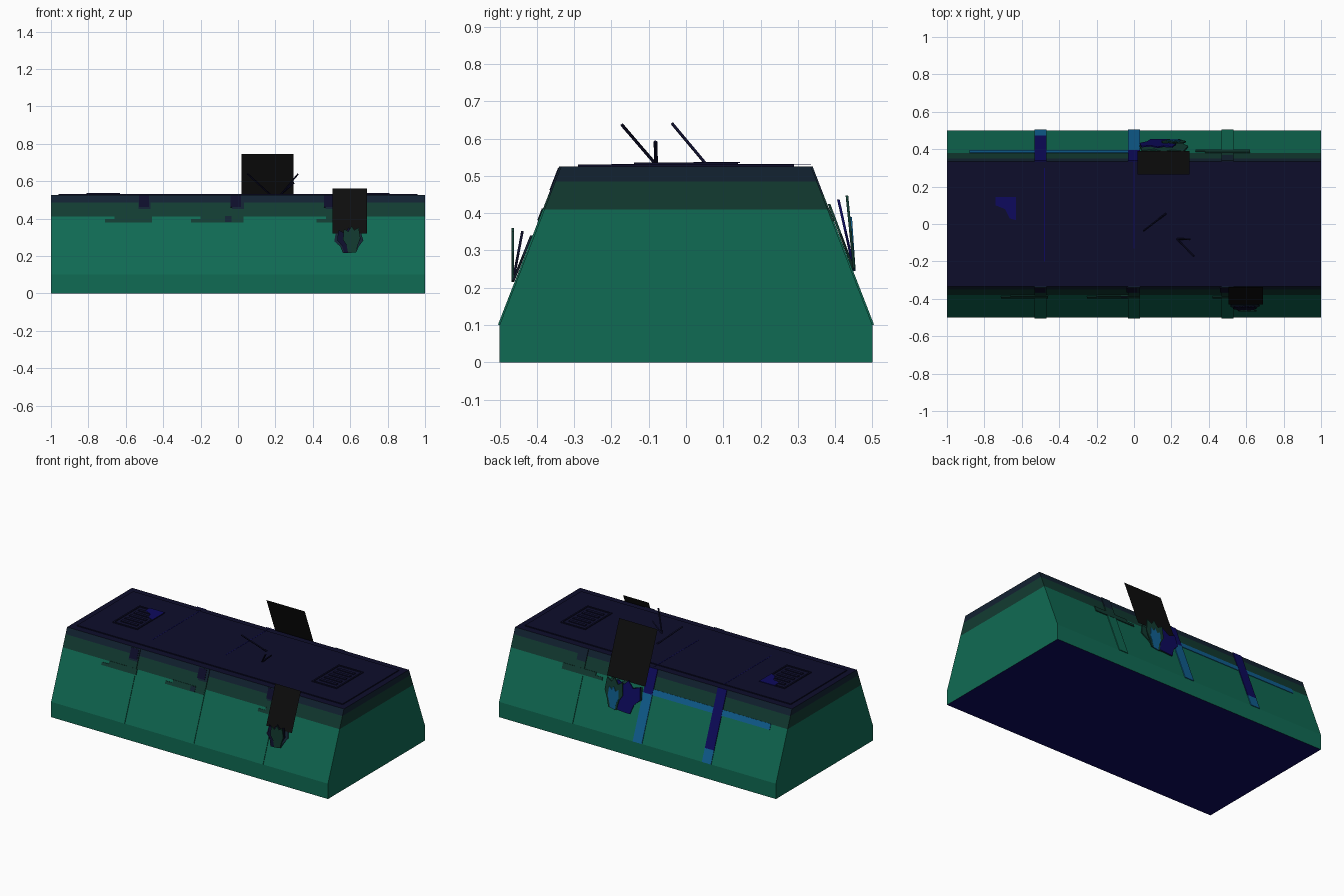
import bpy, bmesh
from mathutils import Vector

cube = bpy.data.objects.get("Cube")
if cube:
    bpy.data.objects.remove(cube)


def material(name, r, g, b):
    m = bpy.data.materials.new(name)
    m.use_nodes = True
    m.diffuse_color = (r, g, b, 1)
    m.node_tree.nodes["Principled BSDF"].inputs["Base Color"].default_value = (r, g, b, 1)
    return m


GREEN = material("green", .005, .145, .087)
DARK = material("dark green", .006, .044, .031)
TEAL = material("dark teal", .006, .016, .031)
NAVY = material("navy", .004, .004, .024)
INDIGO = material("deep blue", .004, .003, .11)
BLUE = material("bright blue", .005, .117, .29)
BLACK = material("black", .004, .004, .004)


def finish(name, bm, mats):
    bmesh.ops.recalc_face_normals(bm, faces=bm.faces)
    mesh = bpy.data.meshes.new(name)
    bm.to_mesh(mesh)
    bm.free()
    for m in mats:
        mesh.materials.append(m)
    ob = bpy.data.objects.new(name, mesh)
    bpy.context.collection.objects.link(ob)
    return ob


def slab(name, points, push, mat):
    """Flat polygon, given thickness along push."""
    bm = bmesh.new()
    face = bm.faces.new([bm.verts.new(p) for p in points])
    if push:
        out = bmesh.ops.extrude_face_region(bm, geom=[face], use_keep_orig=True)
        moved = [v for v in out["geom"] if isinstance(v, bmesh.types.BMVert)]
        bmesh.ops.translate(bm, verts=moved, vec=push)
    return finish(name, bm, [mat])


def top_plate(name, x0, x1, y0, y1, z, mat, thick=.004):
    pts = [(x0, y0, z), (x1, y0, z), (x1, y1, z), (x0, y1, z)]
    return slab(name, pts, Vector((0, 0, thick)), mat)


def slope_y(z):
    return .5 - max(z - .1, 0) * .165 / .425


def side_plate(name, side, x0, x1, z0, z1, mat, thick=.003):
    """Thin plate lying on the front (-1) or back (1) slope."""
    a, b = side * slope_y(z0), side * slope_y(z1)
    pts = [(x0, a, z0), (x1, a, z0), (x1, b, z1), (x0, b, z1)]
    return slab(name, pts, Vector((0, side * thick, thick * .35)), mat)


# Body: stacked rings, each band in its own colour
levels = [0, .1, .41, .485, .525]
bm = bmesh.new()
rings = []
for z in levels:
    y = slope_y(z)
    rings.append([bm.verts.new(p) for p in ((-1, -y, z), (1, -y, z), (1, y, z), (-1, y, z))])
for i, band in enumerate((0, 0, 1, 2)):
    for k in range(4):
        n = (k + 1) % 4
        f = bm.faces.new((rings[i][k], rings[i][n], rings[i + 1][n], rings[i + 1][k]))
        f.material_index = band
bm.faces.new(rings[0]).material_index = 4
bm.faces.new(rings[-1]).material_index = 3
finish("body", bm, [GREEN, DARK, TEAL, NAVY, INDIGO])

# Roof plate, trim and vents
top_plate("roof_plate", -.96, .96, -.29, .29, .525, NAVY, .006)
for x in (-.72, .72):
    for s in (-1, 1):
        top_plate("vent_side", x + s * .085 - .005, x + s * .085 + .005, -.14, .14, .531, NAVY, .005)
        top_plate("vent_end", x - .09, x + .09, s * .135 - .005, s * .135 + .005, .531, NAVY, .005)
    for i in range(-2, 3):
        top_plate("vent_bar", x - .06, x + .06, i * .045 - .01, i * .045 + .01, .531, NAVY, .005)
patch = [(-.74, .145), (-.63, .145), (-.63, .02), (-.665, .03), (-.69, .08), (-.74, .1)]
slab("roof_paint", [(x, y, .534) for x, y in patch], Vector((0, 0, .003)), INDIGO)
top_plate("roof_seam_outer", -.481, -.477, -.2, .3, .531, INDIGO, .001)
top_plate("roof_seam_middle", -.002, .002, -.13, .335, .531, INDIGO, .001)

# Ribs down both slopes, following the colour bands
for side in (-1, 1):
    for x in (-.5, 0, .5):
        if side > 0 and x < .4:
            split = .18 if x < 0 else .38
            bands = [(.1, split, BLUE), (split, .525, INDIGO)]
        else:
            bands = [(.1, .41, GREEN), (.41, .45, DARK), (.45, .525, TEAL)]
        for z0, z1, mat in bands:
            side_plate("rib", side, x - .033, x + .033, z0, z1, mat, .004)

# Painted patches and stripe
side_plate("back_stripe", 1, -.88, -.03, .378, .412, BLUE)
for side, x0, x1 in ((-1, -.66, -.46), (-1, -.2, .03), (-1, .47, .52), (1, .38, .62)):
    side_plate("worn_patch", side, x0, x1, .378, .412, DARK, .005)
    side_plate("worn_tail", side, x0 - .05, x0, .378, .395, DARK, .005)
for x in (-.5, -.01, .49):
    side_plate("front_rib_mark", -1, x - .03, x + .025, .46, .52, NAVY, .006)
side_plate("front_seam_mark", -1, -.07, -.035, .38, .41, TEAL, .007)

# Black panels standing off the slopes
for name, side, x0, x1, z0, z1 in (("front_panel", -1, .505, .69, .32, .56),
                                   ("back_panel", 1, .02, .297, .42, .745)):
    a, b = [side * (slope_y(z) + .015) for z in (z0, z1)]
    slab(name, [(x0, a, z0), (x1, a, z0), (x1, b, z1), (x0, b, z1)], None, BLACK)

# Fans of ragged cards below the panels
outline = [(.3, 0), (.75, .04), (.85, .3), (1, .55), (.9, .95),
           (.65, .85), (.5, 1), (.3, .8), (.05, .9), (0, .5), (.2, .3)]


def fan(name, x0, width, base, cards):
    by, bz = base
    for ty, tz, shift, scale, mat in cards:
        pts = [(x0 + width * (shift + u * scale), by + (ty - by) * v, bz + (tz - bz) * v)
               for u, v in outline]
        slab(name, pts, Vector((0, .007, 0)), mat)


fan("front_fan", .515, .155, (-.468, .215),
    [(-.468, .36, .3, .6, DARK), (-.442, .352, .1, .8, NAVY), (-.418, .34, 0, 1, TEAL)])
fan("back_fan", .03, .26, (.448, .245),
    [(.38, .425, 0, 1, DARK), (.405, .437, 0, .75, INDIGO),
     (.428, .447, .45, .5, DARK), (.438, .39, .55, .3, BLUE)])


# Thin rods on the roof
def rod(name, start, end, radius=.005):
    start, end = Vector(start), Vector(end)
    along = end - start
    bm = bmesh.new()
    bmesh.ops.create_cone(bm, cap_ends=True, segments=4, radius1=radius,
                          radius2=radius, depth=along.length)
    ob = finish(name, bm, [NAVY])
    ob.location = (start + end) / 2
    ob.rotation_euler = along.to_track_quat('Z', 'Y').to_euler()


rod("roof_rod_long", (.23, -.08, .53), (.32, -.172, .637))
rod("roof_rod_short", (.23, -.08, .53), (.3, -.082, .592))
rod("roof_rod_single", (.17, .055, .53), (.05, -.037, .64))
